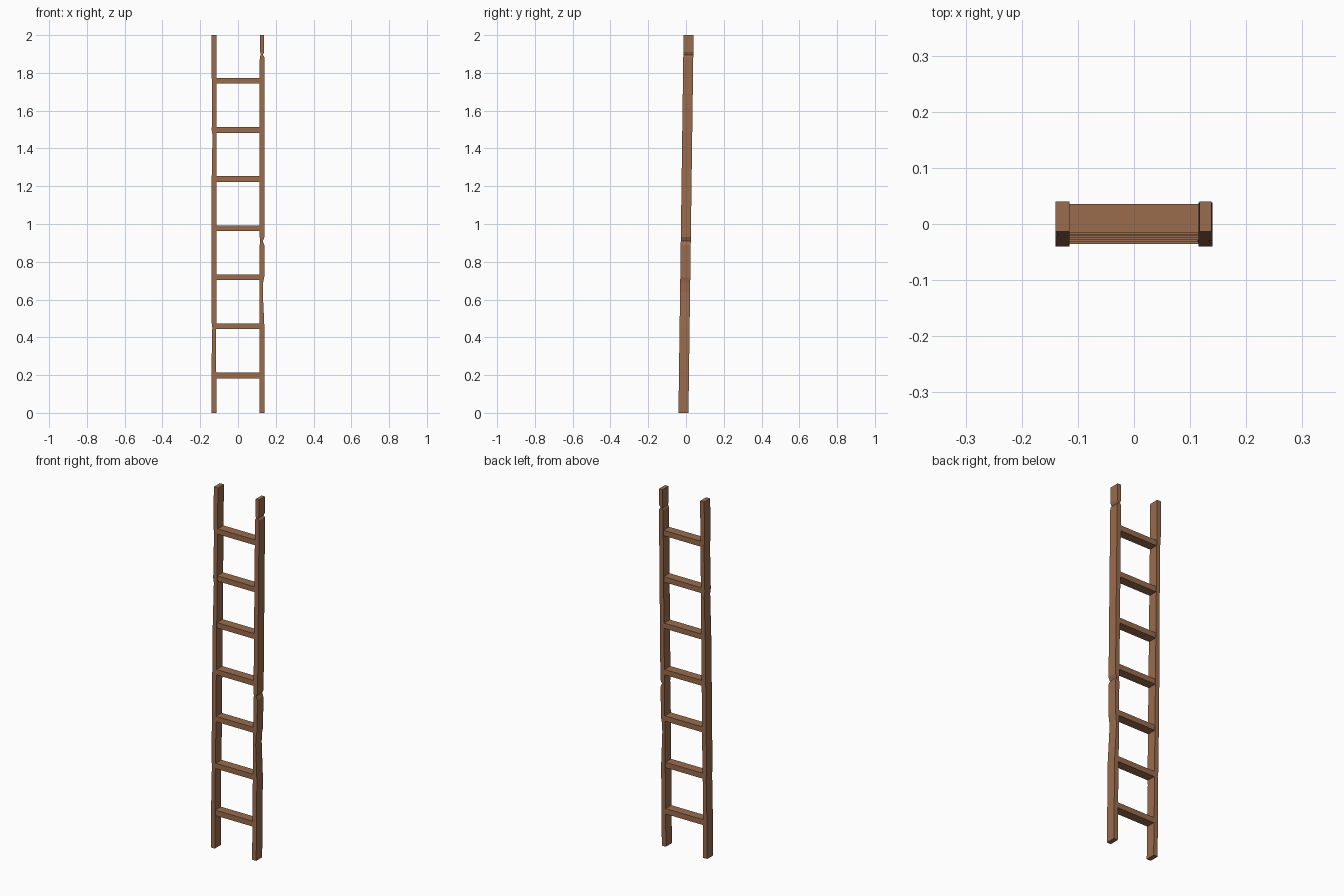
import bpy, bmesh

if "Cube" in bpy.data.objects:
    bpy.data.objects.remove(bpy.data.objects["Cube"])

DEPTH, HEIGHT = 0.053, 2.0
LEAN = 0.027 / HEIGHT          # backward shift in y per unit of height

wood = bpy.data.materials.new("wood")
wood.diffuse_color = (0.32, 0.15, 0.075, 1)
wood.use_nodes = True
wood.node_tree.nodes["Principled BSDF"].inputs["Base Color"].default_value = wood.diffuse_color


def lean_y(z):
    return (z - HEIGHT / 2) * LEAN


def loft(name, rings):
    """Solid bar from a list of four-cornered rings."""
    bm = bmesh.new()
    vs = [[bm.verts.new(p) for p in ring] for ring in rings]
    for a, b in zip(vs, vs[1:]):
        for i in range(4):
            j = (i + 1) % 4
            bm.faces.new((a[i], a[j], b[j], b[i]))
    bm.faces.new(vs[0])
    bm.faces.new(vs[-1])
    bmesh.ops.recalc_face_normals(bm, faces=bm.faces)
    mesh = bpy.data.meshes.new(name)
    bm.to_mesh(mesh)
    bm.free()
    mesh.materials.append(wood)
    obj = bpy.data.objects.new(name, mesh)
    bpy.context.collection.objects.link(obj)
    return obj


def rail(name, side, profile):
    """Upright with worn edges: profile rows are z, inner x, outer x."""
    h = DEPTH / 2
    rings = []
    for z, a, b in profile:
        y = lean_y(z)
        rings.append([(side * a, y - h, z), (side * b, y - h, z),
                      (side * b, y + h, z), (side * a, y + h, z)])
    loft(name, rings)


# Left upright, slightly dented on the outside
rail("left_rail", -1, [
    (0, .115, .14), (.2, .115, .14), (.42, .117, .138), (.45, .115, .136),
    (.48, .115, .14), (1.2, .115, .14), (1.47, .115, .135),
    (1.50, .115, .14), (1.52, .115, .138), (1.75, .115, .137), (1.78, .115, .14), (2, .115, .14)])

# Right upright, with two nicks and a worn hollow
rail("right_rail", 1, [
    (0, .115, .14), (.45, .115, .14), (.64, .113, .131), (.69, .114, .133),
    (.72, .115, .139), (.89, .115, .139), (.91, .117, .131), (.93, .115, .14),
    (1.87, .115, .14), (1.885, .116, .139), (1.895, .121, .131),
    (1.91, .117, .138), (2, .117, .138)])

# Seven evenly spaced rungs
for i in range(7):
    z, h, t = 0.198 + 0.26 * i, 0.025, 0.015
    y = lean_y(z)
    loft(f"rung_{i + 1}", [
        [(x, y - h, z - t), (x, y + h, z - t), (x, y + h, z + t), (x, y - h, z + t)]
        for x in (-0.118, 0.118)])
